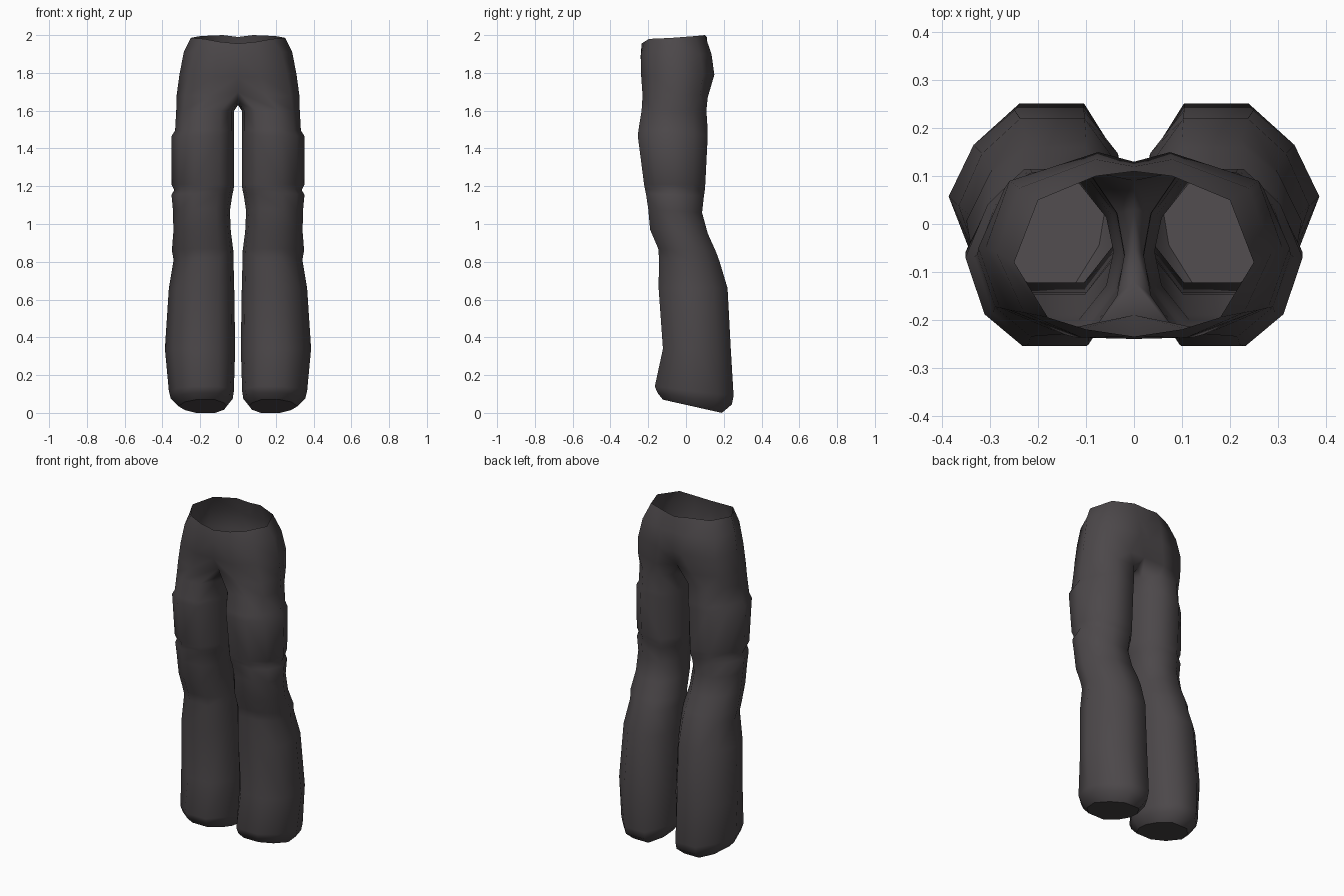
import bpy, bmesh

cloth = bpy.data.materials.new("charcoal cloth")
cloth.diffuse_color = (0.072, 0.064, 0.068, 1)

# Hip half-rings, front centre round the side to back centre
HIPS = [
    [(0, -.235, 1.955), (.10, -.22, 1.965), (.18, -.195, 1.98), (.25, -.08, 1.985),
     (.20, .05, 1.995), (.08, .10, 2.0), (0, .11, 1.99)],
    [(0, -.24, 1.89), (.11, -.237, 1.90), (.23, -.185, 1.91), (.287, -.06, 1.91),
     (.24, .075, 1.90), (.08, .135, 1.90), (0, .12, 1.90)],
    [(0, -.235, 1.78), (.12, -.237, 1.78), (.26, -.18, 1.79), (.31, -.05, 1.79),
     (.26, .09, 1.79), (.075, .15, 1.79), (0, .13, 1.79)],
]
# Crotch ring: the last three points run under the seam
CROTCH = [(0, -.19, 1.70), (.15, -.23, 1.68), (.28, -.175, 1.68), (.325, -.05, 1.68),
          (.27, .075, 1.68), (.12, .115, 1.67), (0, .09, 1.69),
          (0, .03, 1.645), (0, -.05, 1.63), (0, -.12, 1.645)]
# Leg cross-section: u from inner to outer, v from front to back
SECTION = [(.24, 0), (.64, 0), (.88, .18), (1, .5), (.86, .8), (.63, 1),
           (.24, 1), (.05, .75), (0, .5), (.05, .25)]
# Leg rings: z, inner x, outer x, front y, back y, drop from front to back
LEG = [
    (1.60, .020, .327, -.235, .108, 0),
    (1.495, .020, .333, -.252, .115, 0),
    (1.465, .020, .352, -.255, .115, 0),
    (1.21, .020, .352, -.222, .102, 0),
    (1.18, .024, .337, -.217, .099, .01),
    (1.155, .030, .352, -.212, .095, .01),
    (1.07, .043, .344, -.200, .085, .02),
    (.96, .038, .342, -.190, .115, .02),
    (.86, .025, .350, -.147, .160, .02),
    (.81, .024, .341, -.143, .178, .02),
    (.66, .020, .366, -.145, .220, 0),
    (.34, .015, .387, -.122, .237, 0),
    (.115, .022, .366, -.165, .252, .05),
    (.075, .028, .356, -.150, .243, .06),
    (.035, .060, .315, -.122, .190, .07),
]

bm = bmesh.new()


def ring(points):
    return [bm.verts.new(p) for p in points]


def skin(a, b, closed):
    n = len(a)
    for i in range(n if closed else n - 1):
        j = (i + 1) % n
        bm.faces.new((a[i], b[i], b[j], a[j]))


# Open waist and hips
rows = [ring(r) for r in HIPS]
crotch = ring(CROTCH)
for a, b in zip(rows, rows[1:]):
    skin(a, b, False)
skin(rows[-1], crotch[:7], False)

# Baggy leg with pocket bulge, knee folds and slanted hem
upper = crotch
for z, xi, xo, yf, yb, drop in LEG:
    lower = ring([(xi + (xo - xi) * u, yf + (yb - yf) * v, z + drop * (.5 - v))
                  for u, v in SECTION])
    skin(upper, lower, True)
    upper = lower

# Closed hem
cap = bm.faces.new(upper)
for e in cap.edges:
    e.smooth = False

# Mirror to the other leg and join along the seam
geom = bm.verts[:] + bm.edges[:] + bm.faces[:]
bmesh.ops.mirror(bm, geom=geom, axis='X', merge_dist=0.0005)
bmesh.ops.remove_doubles(bm, verts=bm.verts, dist=0.0005)
bmesh.ops.recalc_face_normals(bm, faces=bm.faces)
if max(bm.faces, key=lambda f: abs(f.calc_center_median().x)).normal.x * \
        max(bm.faces, key=lambda f: abs(f.calc_center_median().x)).calc_center_median().x < 0:
    bmesh.ops.reverse_faces(bm, faces=bm.faces)
for f in bm.faces:
    f.smooth = True
for e in bm.edges:
    if len(e.link_faces) == 2 and any(len(f.verts) > 4 for f in e.link_faces):
        e.smooth = False

mesh = bpy.data.meshes.new("trousers")
bm.to_mesh(mesh)
bm.free()
mesh.materials.append(cloth)
trousers = bpy.data.objects.new("trousers", mesh)
bpy.context.collection.objects.link(trousers)
